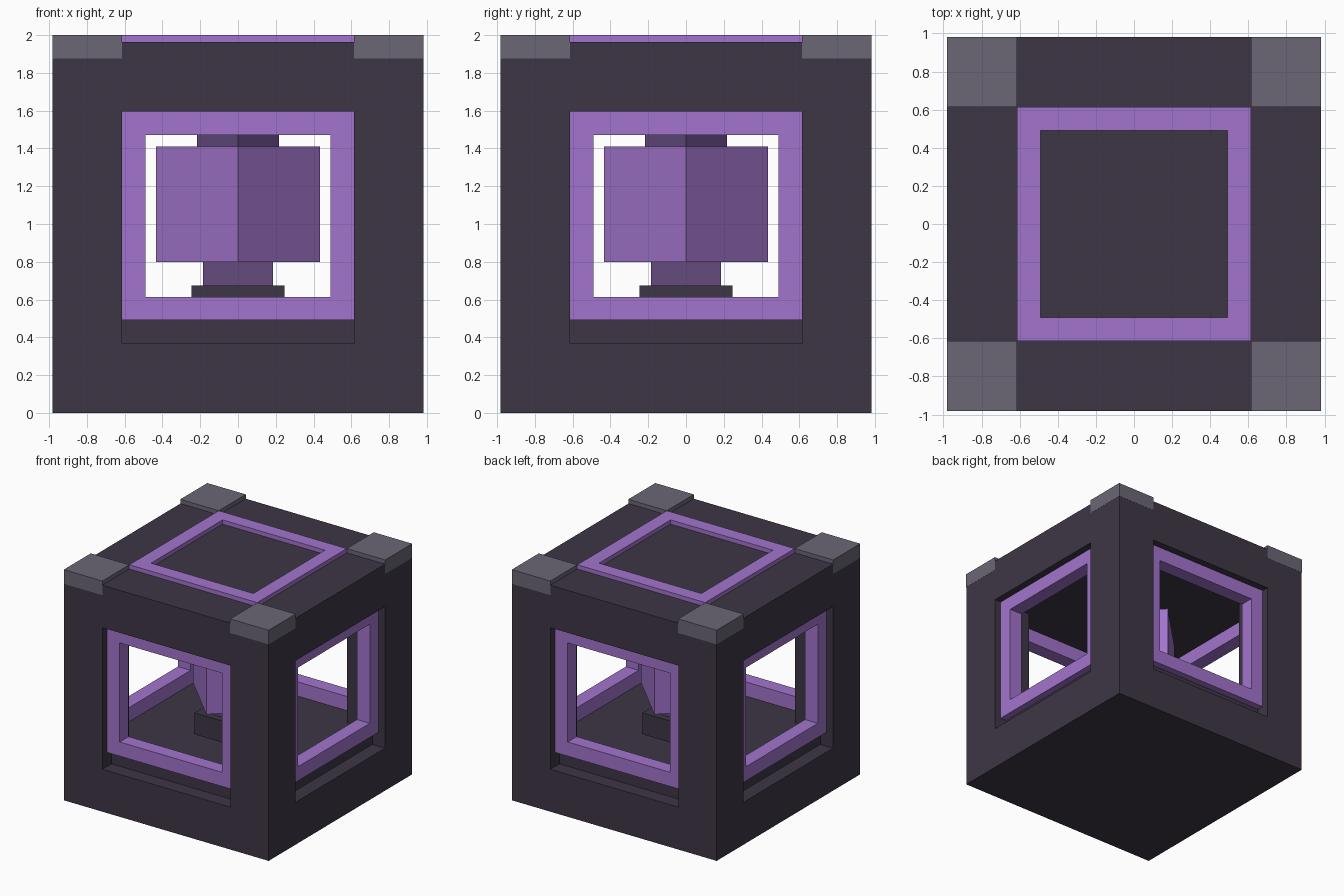
import bpy, bmesh, math
from mathutils import Matrix

if "Cube" in bpy.data.objects:
    bpy.data.objects.remove(bpy.data.objects["Cube"])

U = 2 / 16.3  # one block unit


def srgb(r, g, b):
    f = lambda c: (c / 255 / 12.92) if c < 10 else ((c / 255 + 0.055) / 1.055) ** 2.4
    return (f(r), f(g), f(b), 1)


def material(name, rgb):
    m = bpy.data.materials.new(name)
    m.diffuse_color = srgb(*rgb)
    m.use_nodes = True
    m.node_tree.nodes["Principled BSDF"].inputs["Base Color"].default_value = m.diffuse_color
    return m


DARK = material("dark_casing", (61, 54, 69))
GREY = material("grey_pad", (107, 103, 118))
PURPLE = material("bright_purple", (162, 116, 205))
DEEP = material("deep_purple", (101, 75, 127))


def make(name, bm, mat):
    bmesh.ops.recalc_face_normals(bm, faces=bm.faces)
    me = bpy.data.meshes.new(name)
    bm.to_mesh(me)
    bm.free()
    me.materials.append(mat)
    ob = bpy.data.objects.new(name, me)
    bpy.context.collection.objects.link(ob)
    return ob


def box(name, x, y, z, mat, turn=0):
    """Box from (min, max) ranges given in block units."""
    bm = bmesh.new()
    bmesh.ops.create_cube(bm, size=1)
    for v in bm.verts:
        v.co = [(r[0] + r[1]) / 2 * U + c * (r[1] - r[0]) * U for r, c in zip((x, y, z), v.co)]
    bm.transform(Matrix.Rotation(turn, 4, 'Z'))
    return make(name, bm, mat)


def prism(name, outline, z0, z1, mat):
    """Vertical extrusion of an outline in block units."""
    bm = bmesh.new()
    face = bm.faces.new([bm.verts.new((x * U, y * U, z0 * U)) for x, y in outline])
    top = bmesh.ops.extrude_face_region(bm, geom=[face])["geom"]
    for v in top:
        if isinstance(v, bmesh.types.BMVert):
            v.co.z = z1 * U
    return make(name, bm, mat)


def frame(name, outer, inner, depth, mat, place):
    """Rectangular ring: outer/inner are (x0, x1, z0, z1), depth is a y range."""
    bm = bmesh.new()
    loops = []
    for x0, x1, z0, z1 in (outer, inner):
        for y in depth:
            loops.append([bm.verts.new((x * U, y * U, z * U))
                          for x, z in ((x0, z0), (x1, z0), (x1, z1), (x0, z1))])
    of, ob, nf, nb = loops
    for a, b in ((of, nf), (nf, nb), (nb, ob), (ob, of)):
        for i in range(4):
            j = (i + 1) % 4
            bm.faces.new((a[i], a[j], b[j], b[i]))
    bm.transform(place)
    return make(name, bm, mat)


# Casing: a cube hollowed by a cross-shaped room, open on four sides
casing = box("casing", (-8, 8), (-8, 8), (0, 16), DARK)
a, b = 5, 9
cross = [(-a, -b), (a, -b), (a, -a), (b, -a), (b, a), (a, a),
         (a, b), (-a, b), (-a, a), (-b, a), (-b, -a), (-a, -a)]
cutter = prism("room_cutter", cross, 3, 13, DARK)
cutter.hide_render = True
mod = casing.modifiers.new("room", 'BOOLEAN')
mod.operation = 'DIFFERENCE'
mod.solver = 'EXACT'
mod.object = cutter
bpy.context.view_layer.objects.active = casing
bpy.ops.object.modifier_apply(modifier=mod.name)
bpy.data.objects.remove(cutter)

# Floor slab, set back from the window openings
box("floor_slab", (-7, 7), (-7, 7), (2.9, 4), DARK)

# Window frames on the four sides
for i, side in enumerate(("front", "right", "back", "left")):
    frame(side + "_window_frame", (-5, 5, 4, 13), (-4, 4, 5, 12), (-7.5, -6.5),
          PURPLE, Matrix.Rotation(i * math.pi / 2, 4, 'Z'))

# Top frame, lying flat on the roof
frame("top_frame", (-5, 5, -5, 5), (-4, 4, -4, 4), (-16.3, -15.9),
      PURPLE, Matrix.Rotation(-math.pi / 2, 4, 'X'))

# Corner pads on the roof
for sx in (-1, 1):
    for sy in (-1, 1):
        box("corner_pad", sorted((5 * sx, 8.008 * sx)), sorted((5 * sy, 8.008 * sy)),
            (15.3, 16.3), GREY)

# Pedestal with the turned core
box("core_base", (-2, 2), (-2, 2), (3.9, 5.5), DARK)
box("core_neck", (-1.5, 1.5), (-1.5, 1.5), (5.5, 6.5), DEEP)
box("core", (-2.5, 2.5), (-2.5, 2.5), (6.5, 11.5), PURPLE, math.pi / 4)
box("core_cap", (-1.25, 1.25), (-1.25, 1.25), (11.5, 13), DEEP, math.pi / 4)
